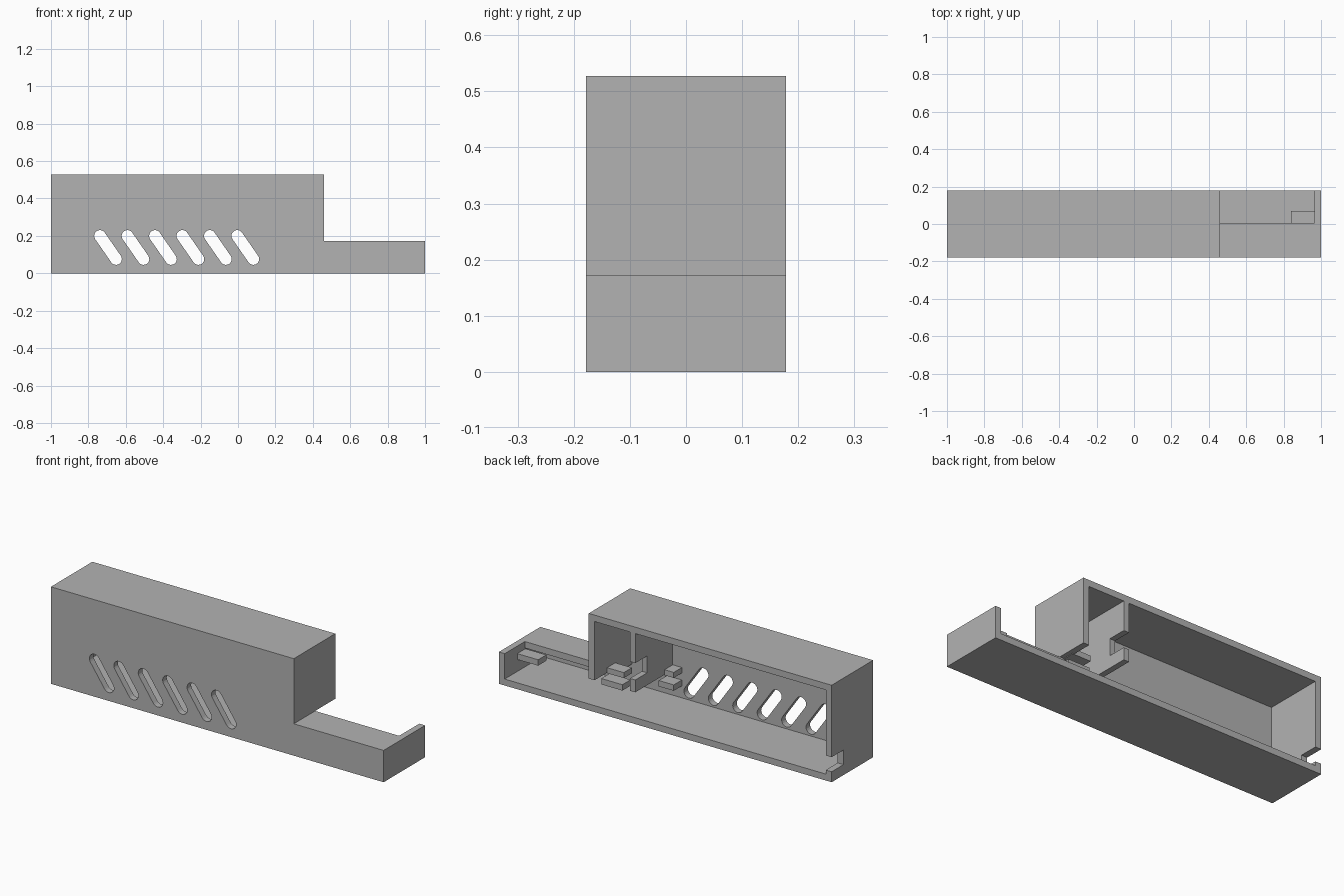
import bpy
import bmesh
import math

if "Cube" in bpy.data.objects:
    bpy.data.objects.remove(bpy.data.objects["Cube"], do_unlink=True)

# Main dimensions
HALF_X, HALF_Y, HEIGHT = 1.0, 0.178, 0.527
STEP_X, STEP_Z = 0.46, 0.173
WALL = 0.035
INNER_Y = -HALF_Y + WALL
OUT = 0.4

grey = bpy.data.materials.new("plain grey")
grey.use_nodes = True
grey.diffuse_color = (0.45, 0.45, 0.45, 1)
grey.node_tree.nodes["Principled BSDF"].inputs["Base Color"].default_value = grey.diffuse_color


def prism(name, profile, y0, y1):
    """Extrude an (x, z) outline from y0 to y1."""
    bm = bmesh.new()
    face = bm.faces.new([bm.verts.new((x, y0, z)) for x, z in profile])
    extruded = bmesh.ops.extrude_face_region(bm, geom=[face])["geom"]
    moved = [g for g in extruded if isinstance(g, bmesh.types.BMVert)]
    bmesh.ops.translate(bm, verts=moved, vec=(0, y1 - y0, 0))
    bmesh.ops.recalc_face_normals(bm, faces=bm.faces)
    mesh = bpy.data.meshes.new(name)
    bm.to_mesh(mesh)
    bm.free()
    mesh.materials.append(grey)
    obj = bpy.data.objects.new(name, mesh)
    bpy.context.collection.objects.link(obj)
    return obj


def box(name, x0, x1, y0, y1, z0, z1):
    return prism(name, [(x0, z0), (x1, z0), (x1, z1), (x0, z1)], y0, y1)


def cut(target, cutter):
    """Subtract the cutter, keep the result and drop the cutter."""
    mod = target.modifiers.new("cut", "BOOLEAN")
    mod.operation = "DIFFERENCE"
    mod.solver = "EXACT"
    mod.object = cutter
    bpy.context.view_layer.update()
    graph = bpy.context.evaluated_depsgraph_get()
    mesh = bpy.data.meshes.new_from_object(target.evaluated_get(graph))
    target.modifiers.clear()
    target.data = mesh
    bpy.data.objects.remove(cutter, do_unlink=True)


def slot_outline(x0, z0, x1, z1, r, steps=10):
    """Rounded slot between two end centres."""
    angle = math.atan2(z1 - z0, x1 - x0)
    points = []
    for cx, cz, start in ((x1, z1, angle - math.pi / 2), (x0, z0, angle + math.pi / 2)):
        for i in range(steps + 1):
            a = start + math.pi * i / steps
            points.append((cx + r * math.cos(a), cz + r * math.sin(a)))
    return points


# Stepped housing, open at the back
housing = prism("housing", [(-HALF_X, 0), (HALF_X, 0), (HALF_X, STEP_Z), (STEP_X, STEP_Z),
                            (STEP_X, HEIGHT), (-HALF_X, HEIGHT)], -HALF_Y, HALF_Y)
TOP = HEIGHT - WALL
END = HALF_X - WALL
PART_L, PART_R = 0.18, 0.212
ROOF_Y = 0.005

# Main bay, small bay, and the channel that joins them to the low end
cut(housing, box("main_bay", -END, PART_L, INNER_Y, OUT, WALL, TOP))
cut(housing, box("small_bay", PART_R, STEP_X - WALL, INNER_Y, OUT, WALL, TOP))
cut(housing, box("channel", 0.1, END, INNER_Y, OUT, WALL, STEP_Z - WALL))
cut(housing, box("under_walls", 0.1, STEP_X - WALL, INNER_Y, OUT, 0.1, STEP_Z))
cut(housing, box("under_step", 0.4, STEP_X + 0.1, ROOF_Y, OUT, 0.1, STEP_Z))
cut(housing, box("low_opening", STEP_X, END, ROOF_Y, OUT, 0.1, STEP_Z + 0.1))

# Wire notches in the end wall and the partition
cut(housing, box("end_notch", -1.1, -0.9, 0.076, OUT, 0.057, 0.136))
cut(housing, box("partition_notch", 0.15, 0.25, 0.076, OUT, 0.24, 0.332))

# Slanted vents through the front wall
for i in range(6):
    x = -0.738 + 0.1468 * i
    outline = slot_outline(x, 0.2, x + 0.086, 0.076, 0.031)
    cut(housing, prism("vent", outline, -0.3, INNER_Y + 0.05))

# Board clips: lower rests and upper stops
LOW, HIGH = (0.1, 0.132), (0.17, 0.2)
for name, x0, x1, y0, y1, level in (
        ("end_clip", 0.84, END + 0.01, 0.0, 0.07, LOW),
        ("middle_lower_clip", 0.333, STEP_X, 0.0, 0.07, LOW),
        ("middle_upper_clip", 0.325, STEP_X - WALL + 0.01, 0.0, 0.07, HIGH),
        ("inner_lower_clip", 0.125, 0.215, INNER_Y - 0.01, -0.073, LOW),
        ("inner_upper_clip", 0.125, PART_L + 0.01, INNER_Y - 0.01, -0.073, HIGH)):
    box(name, x0, x1, y0, y1, *level)
